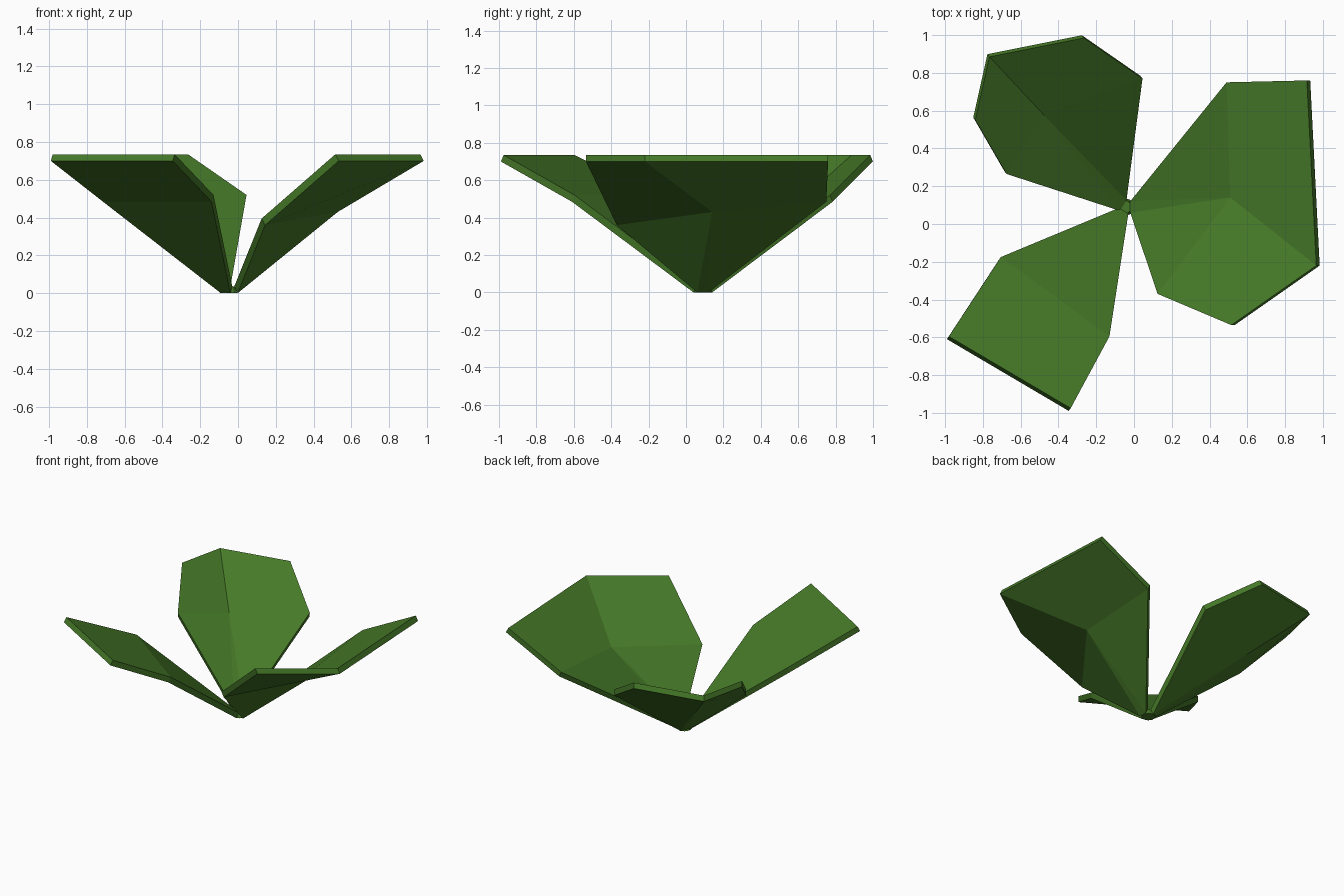
import bpy, bmesh, math
from mathutils import Vector

if "Cube" in bpy.data.objects:
    bpy.data.objects.remove(bpy.data.objects["Cube"])

green = bpy.data.materials.new("leaf green")
green.diffuse_color = (0.06, 0.19, 0.021, 1)
green.use_nodes = True
green.node_tree.nodes["Principled BSDF"].inputs["Base Color"].default_value = green.diffuse_color

CENTRE = Vector((-0.05, 0.09, 0))
THICK = 0.035


def make_object(name, bm):
    bmesh.ops.recalc_face_normals(bm, faces=bm.faces[:])
    mesh = bpy.data.meshes.new(name)
    bm.to_mesh(mesh)
    bm.free()
    mesh.materials.append(green)
    obj = bpy.data.objects.new(name, mesh)
    bpy.context.collection.objects.link(obj)
    return obj


def leaf(name, points, faces):
    """Folded sheet: the underside is the upper side pushed down and outward."""
    top = [Vector(p) for p in points]
    out = sum(top, Vector()) / len(top) - CENTRE
    out.z = 0
    shift = out.normalized() * 0.018 - Vector((0, 0, THICK))
    bm = bmesh.new()
    upper = [bm.verts.new(p) for p in top]
    lower = [bm.verts.new(p + shift) for p in top]
    edges = {}
    for f in faces:
        bm.faces.new([upper[i] for i in f])
        bm.faces.new([lower[i] for i in reversed(f)])
        for a, b in zip(f, f[1:] + f[:1]):
            key = (min(a, b), max(a, b))
            edges[key] = edges.get(key, 0) + 1
    # rim around the open border
    for (a, b), count in edges.items():
        if count == 1:
            bm.faces.new([upper[a], upper[b], lower[b], lower[a]])
    return make_object(name, bm)


# cupped leaves: two root points, outline, then the fold point
fold_faces = [[0, 1, 7], [1, 2, 7], [2, 3, 4, 7], [7, 4, 5, 6], [0, 7, 6]]

leaf("right_leaf",
     [(-0.02, 0.06, 0.035), (-0.02, 0.12, 0.035),
      (0.49, 0.75, 0.52), (0.915, 0.76, 0.735), (0.965, -0.22, 0.735),
      (0.515, -0.535, 0.735), (0.125, -0.37, 0.395), (0.51, 0.14, 0.465)],
     fold_faces)

leaf("back_leaf",
     [(-0.075, 0.07, 0.035), (-0.04, 0.125, 0.035),
      (0.045, 0.77, 0.52), (-0.265, 0.985, 0.735), (-0.765, 0.885, 0.735),
      (-0.84, 0.55, 0.735), (-0.675, 0.265, 0.52), (-0.475, 0.575, 0.455)],
     fold_faces)

# plain leaf with one bend across it
leaf("front_leaf",
     [(-0.08, 0.085, 0.035), (-0.03, 0.055, 0.035),
      (-0.13, -0.595, 0.52), (-0.335, -0.975, 0.735),
      (-0.98, -0.595, 0.735), (-0.705, -0.175, 0.52)],
     [[0, 1, 2, 5], [2, 3, 4, 5]])

# small root disc joining the leaves
bm = bmesh.new()
bmesh.ops.create_cone(bm, cap_ends=True, segments=10, radius1=0.048,
                      radius2=0.036, depth=0.035)
bmesh.ops.translate(bm, verts=bm.verts[:], vec=CENTRE + Vector((0, 0, 0.0175)))
make_object("root", bm)
